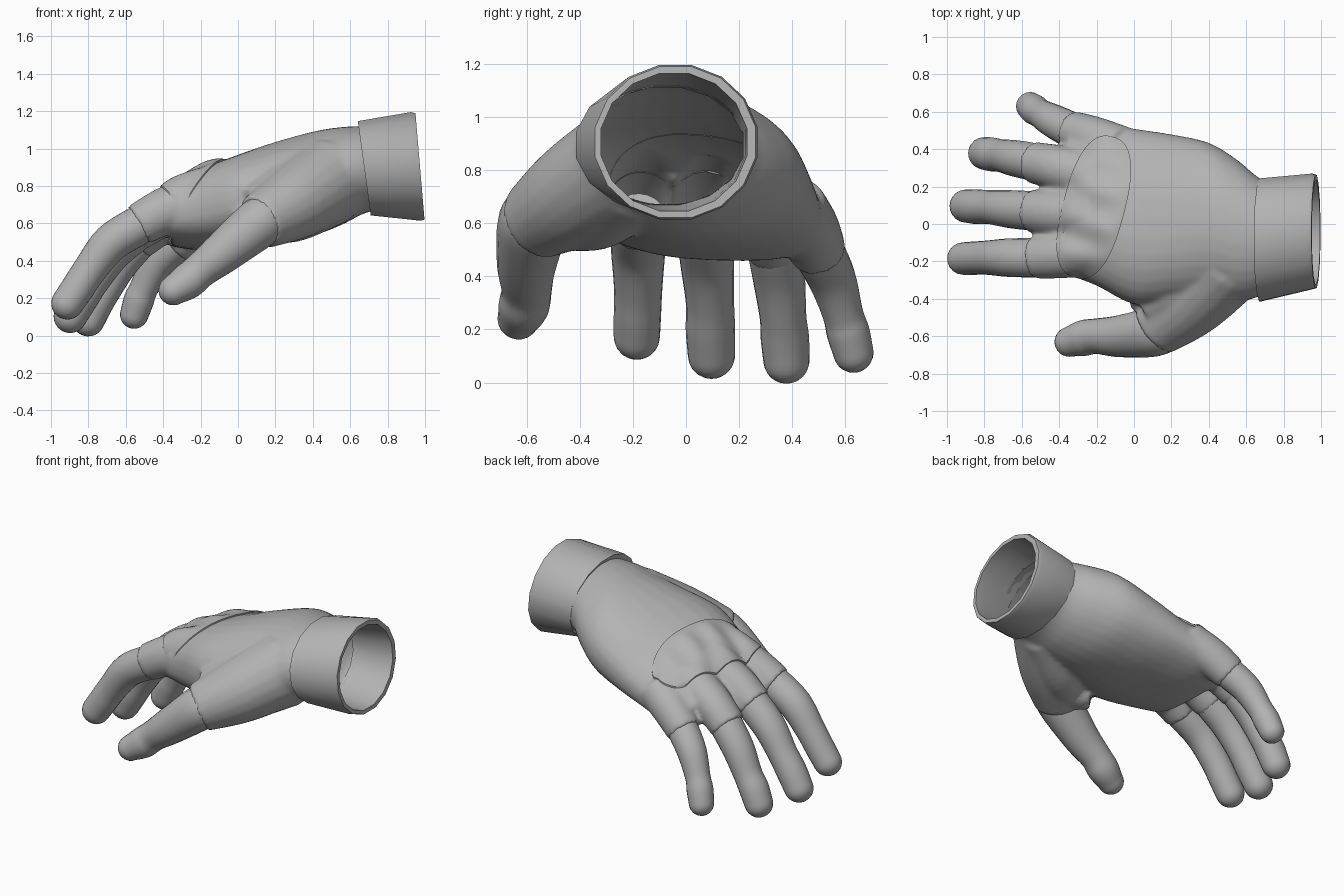
import bpy, bmesh, math
from mathutils import Vector
from mathutils.bvhtree import BVHTree

cube = bpy.data.objects.get("Cube")
if cube:
    bpy.data.objects.remove(cube, do_unlink=True)

grey = bpy.data.materials.new("plain grey")
grey.use_nodes = True
colour = (0.45, 0.45, 0.45, 1)
grey.diffuse_color = colour
grey.node_tree.nodes["Principled BSDF"].inputs["Base Color"].default_value = colour


def loft(bm, rings, closed=False, cap_end=True):
    """Bridge rings of points, capping the ends unless the loop is closed."""
    loops = [[bm.verts.new(p) for p in ring] for ring in rings]
    n = len(loops[0])
    pairs = list(zip(loops, loops[1:]))
    if closed:
        pairs.append((loops[-1], loops[0]))
    else:
        bm.faces.new(loops[0])
        if cap_end:
            bm.faces.new(loops[-1])
    for a, b in pairs:
        for i in range(n):
            j = (i + 1) % n
            bm.faces.new((a[i], a[j], b[j], b[i]))


def oval(i, count, power=1.0):
    """Point on a unit superellipse; lower power is squarer."""
    a = 2 * math.pi * i / count
    c, s = math.cos(a), math.sin(a)
    return math.copysign(abs(c) ** power, c), math.copysign(abs(s) ** power, s)


def spline(points, steps=5):
    """Smooth interpolation through rows of numbers."""
    p = [Vector(q) for q in points]
    p = [2 * p[0] - p[1]] + p + [2 * p[-1] - p[-2]]
    out = []
    for a, b, c, d in zip(p, p[1:], p[2:], p[3:]):
        for s in range(steps):
            t = s / steps
            out.append(0.5 * (2 * b + (c - a) * t + (2 * a - 5 * b + 4 * c - d) * t ** 2
                              + (3 * b - a - 3 * c + d) * t ** 3))
    return out + [p[-2]]


def tube(bm, points, tip=False, sides=20):
    path = spline(points)
    rings = []

    def add_ring(centre, t, r):
        u = Vector((0, 1, 0))
        u = (u - t * u.dot(t)).normalized()
        v = t.cross(u)
        ovals = [oval(i, sides) for i in range(sides)]
        rings.append([centre + (u * c + v * s) * r for c, s in ovals])

    for i, q in enumerate(path):
        t = (path[min(i + 1, len(path) - 1)] - path[max(i - 1, 0)]).to_3d().normalized()
        add_ring(q.to_3d(), t, q.w)
    if tip:
        for k in range(1, 7):
            a = k * math.pi / 2 / 6.3
            add_ring(q.to_3d() + t * q.w * math.sin(a), t, q.w * math.cos(a))
    loft(bm, rings)


def finish(name, bm, angle=40):
    bmesh.ops.recalc_face_normals(bm, faces=bm.faces)
    return place(name, bm, angle)


def place(name, bm, angle):
    mesh = bpy.data.meshes.new(name)
    bm.to_mesh(mesh)
    bm.free()
    obj = bpy.data.objects.new(name, mesh)
    bpy.context.collection.objects.link(obj)
    mesh.materials.clear()
    mesh.materials.append(grey)
    bpy.ops.object.select_all(action='DESELECT')
    obj.select_set(True)
    bpy.context.view_layer.objects.active = obj
    bpy.ops.object.shade_smooth_by_angle(angle=math.radians(angle))
    return obj


# Glove sleeves: four fingers, thumb, the web beside the thumb and the ball of the thumb
sleeves = [
    [(-.18, -.13, .73, .15), (-.38, -.163, .67, .128), (-.535, -.18, .59, .115)],
    [(-.2, .07, .73, .14), (-.4, .06, .655, .125), (-.555, .07, .555, .114)],
    [(-.2, .25, .69, .135), (-.4, .30, .615, .122), (-.545, .33, .505, .111)],
    [(-.08, .40, .66, .13), (-.22, .46, .58, .118), (-.34, .50, .485, .107)],
    [(.5, -.2, .84, .23), (.3, -.41, .71, .20), (.11, -.57, .605, .15)],
    [(.35, -.25, .78, .2), (.22, -.36, .73, .17), (.08, -.45, .67, .12)],
    [(.5, -.2, .78, .19), (.3, -.33, .655, .155), (.15, -.42, .62, .125), (.04, -.35, .60, .11)],
]
# Palm sections: x, side limits in y, bottom and top in z, roll, arch, squareness
palm = [
    (.80, -.35, .21, .68, 1.11, 0, 0, 1),
    (.68, -.385, .24, .655, 1.12, 0, 0, 1),
    (.55, -.42, .345, .59, 1.115, .03, .05, 1),
    (.40, -.40, .435, .535, 1.09, .06, .1, .95),
    (.20, -.42, .48, .50, 1.03, .12, .2, .9),
    (.00, -.43, .51, .48, .955, .17, .25, .85),
    (-.20, -.33, .54, .46, .87, .2, .25, .8),
    (-.36, -.27, .48, .48, .77, .2, .25, .8),
]
bm = bmesh.new()
rings = []
for x, y0, y1, z0, z1, roll, arch, power in spline(palm, 4):
    ring = []
    for i in range(32):
        c, s = oval(i, 32, power)
        dy = c * (y1 - y0) / 2
        drop = (roll * dy + arch * dy * dy) * (0.6 + 0.4 * s)
        ring.append((x, (y0 + y1) / 2 + dy, (z0 + z1) / 2 + s * (z1 - z0) / 2 - drop))
    rings.append(ring)
loft(bm, rings)
for path in sleeves:
    tube(bm, path)
blank = finish("glove_blank", bm)

# Fuse palm and sleeves into one skin, then open it at the wrist
mod = blank.modifiers.new("fuse", 'REMESH')
mod.mode = 'VOXEL'
mod.voxel_size = 0.014
mod = blank.modifiers.new("soften", 'SMOOTH')
mod.factor = 0.5
mod.iterations = 9
depsgraph = bpy.context.evaluated_depsgraph_get()
fused = bpy.data.meshes.new_from_object(blank.evaluated_get(depsgraph))
bm = bmesh.new()
bm.from_mesh(fused)
bpy.data.objects.remove(blank, do_unlink=True)
bpy.data.meshes.remove(fused)
surface = BVHTree.FromBMesh(bm)
wrist = [f for f in bm.faces if f.calc_center_median().x > 0.74]
bmesh.ops.delete(bm, geom=wrist, context='FACES')
place("glove", bm, 50)

# Fingers and thumb
fingers = {
    "index_finger": [(-.47, -.175, .625, .10), (-.53, -.18, .59, .105), (-.68, -.18, .495, .102),
                     (-.79, -.18, .355, .091), (-.86, -.183, .25, .089), (-.912, -.185, .173, .087)],
    "middle_finger": [(-.49, .067, .60, .10), (-.54, .07, .56, .105), (-.67, .08, .445, .101),
                      (-.77, .09, .305, .091), (-.84, .092, .20, .093), (-.897, .096, .103, .089)],
    "ring_finger": [(-.48, .315, .56, .09), (-.53, .33, .51, .101), (-.63, .35, .39, .098),
                    (-.71, .365, .25, .088), (-.76, .372, .17, .091), (-.80, .378, .083, .087)],
    "little_finger": [(-.28, .475, .535, .09), (-.33, .50, .49, .096), (-.43, .55, .39, .090),
                      (-.50, .59, .26, .077), (-.53, .61, .19, .081), (-.555, .63, .113, .076)],
    "thumb": [(.18, -.54, .645, .12), (.11, -.575, .60, .134), (-.08, -.60, .445, .112),
              (-.20, -.60, .35, .095), (-.27, -.61, .29, .096), (-.345, -.63, .242, .080)],
}
for name, path in fingers.items():
    bm = bmesh.new()
    tube(bm, path, tip=True)
    finish(name, bm)

# Knuckle pad: an oval sheet draped over the back of the glove with four ridges
bm = bmesh.new()
centre = Vector((-.215, .09))
axis = Vector((.25, .95)).normalized()
across = Vector((axis.y, -axis.x))
rows = []
SEGMENTS, ROWS = 64, 16
for k in range(1, ROWS + 2):
    r = min(k / ROWS, 1)
    row = []
    for i in range(SEGMENTS):
        c, s = oval(i, SEGMENTS, 0.8)
        p = centre + axis * c * r * 0.39 + across * s * r * 0.165
        z = surface.ray_cast(Vector((p.x, p.y, 2)), Vector((0, 0, -1)))[0].z
        ridge = 0.01 * (1 - r ** 3) * math.cos(c * r * 0.39 * 2 * math.pi / 0.19 - math.pi)
        lift = 0.01 + 0.016 * (1 - r ** 4) + ridge if k <= ROWS else -0.002
        row.append((p.x, p.y, z + lift))
    rows.append(row)
loft(bm, rows, cap_end=False)
finish("knuckle_pad", bm)

# Cuff: faceted open band with a thick rim; x, y, z, half width, half height, lean
bm = bmesh.new()
band = [
    (.675, -.085, .895, .335, .257, .137),
    (.95, -.04, .905, .315, .296, .085),
    (.973, -.04, .905, .308, .290, .085),
    (.973, -.045, .905, .280, .264, .085),
    (.90, -.05, .905, .278, .260, .095),
    (.69, -.08, .89, .300, .225, .137),
]
rings = []
for x, y, z, hw, hh, lean in band:
    ovals = [oval(i + 0.5, 16) for i in range(16)]
    rings.append([(x - lean * hh * s, y + hw * c, z + hh * s) for c, s in ovals])
loft(bm, rings, closed=True)
finish("cuff", bm, 30)
